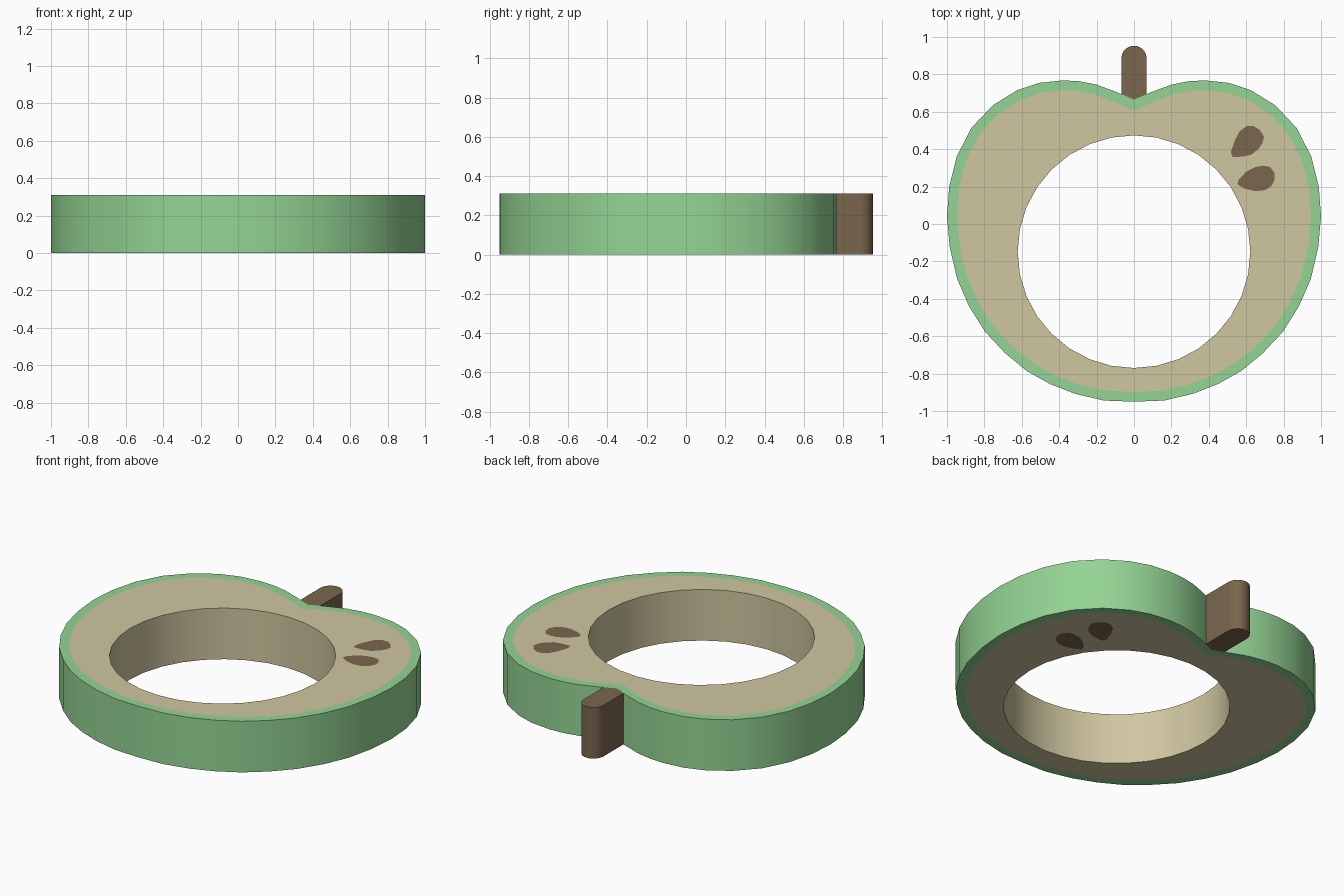
import bpy, bmesh, math
from mathutils import Vector

if "Cube" in bpy.data.objects:
    bpy.data.objects.remove(bpy.data.objects["Cube"])

H = 0.31


def material(name, rgb):
    def lin(c):
        c /= 255
        return c / 12.92 if c <= 0.04045 else ((c + 0.055) / 1.055) ** 2.4
    m = bpy.data.materials.new(name)
    m.diffuse_color = (*[lin(c) for c in rgb], 1)
    m.use_nodes = True
    m.node_tree.nodes["Principled BSDF"].inputs["Base Color"].default_value = m.diffuse_color
    return m


green = material("apple green", (148, 212, 148))
cream = material("flesh cream", (207, 198, 160))
brown = material("seed brown", (123, 102, 77))


def area(pts):
    return sum(a[0] * b[1] - b[0] * a[1] for a, b in zip(pts, pts[1:] + pts[:1])) / 2


def ccw(pts):
    return pts if area(pts) > 0 else pts[::-1]


def inset(pts, d):
    """Mitred inward offset of a counter-clockwise outline."""
    out = []
    n = len(pts)
    for i in range(n):
        p = Vector(pts[i])
        a = (p - Vector(pts[i - 1])).normalized()
        b = (Vector(pts[(i + 1) % n]) - p).normalized()
        na, nb = Vector((-a.y, a.x)), Vector((-b.y, b.x))
        m = (na + nb).normalized()
        out.append(tuple(p + m * d / m.dot(na)))
    return out


def ring(bm, pts, z):
    return [bm.verts.new((x, y, z)) for x, y in pts]


def wall(bm, lo, hi, inward=False):
    n = len(lo)
    for i in range(n):
        j = (i + 1) % n
        f = [lo[i], lo[j], hi[j], hi[i]]
        bm.faces.new(f[::-1] if inward else f)


def cap(bm, loops, up):
    """Fill between an outer loop and any holes inside it."""
    edges = []
    for vs in loops:
        for a, b in zip(vs, vs[1:] + vs[:1]):
            edges.append(bm.edges.get((a, b)) or bm.edges.new((a, b)))
    res = bmesh.ops.triangle_fill(bm, edges=edges, use_beauty=True,
                                  use_dissolve=False, normal=(0, 0, 1))
    for f in res["geom"]:
        if isinstance(f, bmesh.types.BMFace):
            f.normal_update()
            if (f.normal.z > 0) != up:
                f.normal_flip()


def finish(bm, name, mat):
    me = bpy.data.meshes.new(name)
    bm.to_mesh(me)
    bm.free()
    me.materials.append(mat)
    ob = bpy.data.objects.new(name, me)
    bpy.context.collection.objects.link(ob)
    bpy.ops.object.select_all(action='DESELECT')
    ob.select_set(True)
    bpy.context.view_layer.objects.active = ob
    bpy.ops.object.shade_smooth_by_angle(angle=math.radians(30))
    return ob


# Apple outline: right half mirrored to the left
half = [(0, 0.665), (0.10, 0.708), (0.20, 0.745), (0.29, 0.763), (0.38, 0.768),
        (0.51, 0.754), (0.625, 0.715), (0.755, 0.635), (0.87, 0.513),
        (0.948, 0.36), (0.988, 0.20), (1.0, 0.04), (0.985, -0.125),
        (0.945, -0.295), (0.882, -0.44), (0.797, -0.575), (0.69, -0.69),
        (0.575, -0.785), (0.45, -0.855), (0.315, -0.908), (0.16, -0.944),
        (0, -0.95)]
outer = ccw(half + [(-x, y) for x, y in half[-2:0:-1]])
inner = inset(outer, 0.053)
hole = [(0.622 * math.cos(i * math.tau / 32), -0.148 + 0.622 * math.sin(i * math.tau / 32))
        for i in range(32)]

seeds = [ccw([(0.527, 0.358), (0.518, 0.385), (0.538, 0.445), (0.566, 0.497),
              (0.602, 0.523), (0.637, 0.525), (0.672, 0.503), (0.695, 0.468),
              (0.688, 0.435), (0.665, 0.40), (0.628, 0.371), (0.58, 0.36)]),
         ccw([(0.553, 0.212), (0.56, 0.237), (0.60, 0.28), (0.65, 0.305),
              (0.69, 0.312), (0.728, 0.305), (0.752, 0.272), (0.752, 0.236),
              (0.735, 0.204), (0.70, 0.181), (0.65, 0.175), (0.59, 0.19)])]

# Peel: outer wall plus the rim on both faces
bm = bmesh.new()
o0, o1 = ring(bm, outer, 0), ring(bm, outer, H)
i0, i1 = ring(bm, inner, 0), ring(bm, inner, H)
wall(bm, o0, o1)
wall(bm, o1, i1)
wall(bm, i0, o0)
finish(bm, "peel", green)

# Flesh: both faces with openings for the seeds, and the wall of the round hole
bm = bmesh.new()
h0, h1 = ring(bm, hole, 0), ring(bm, hole, H)
wall(bm, h0, h1, inward=True)
for z, h in ((0, h0), (H, h1)):
    cap(bm, [ring(bm, inner, z), h] + [ring(bm, s, z) for s in seeds], z > 0)
finish(bm, "flesh", cream)

# Seeds: flush inlays on both faces
bm = bmesh.new()
for s in seeds:
    bm.faces.new(ring(bm, s, H))
    bm.faces.new(ring(bm, s, 0)[::-1])
finish(bm, "seeds", brown)

# Stem: round-ended bar seated in the notch
r = 0.067
stem = [(0, 0.665), (r, 0.694)]
stem += [(r * math.cos(i * math.pi / 12), 0.886 + r * math.sin(i * math.pi / 12))
         for i in range(13)]
stem += [(-r, 0.694)]
bm = bmesh.new()
s0, s1 = ring(bm, stem, 0), ring(bm, stem, H)
wall(bm, s0, s1)
cap(bm, [s0], False)
cap(bm, [s1], True)
finish(bm, "stem", brown)
